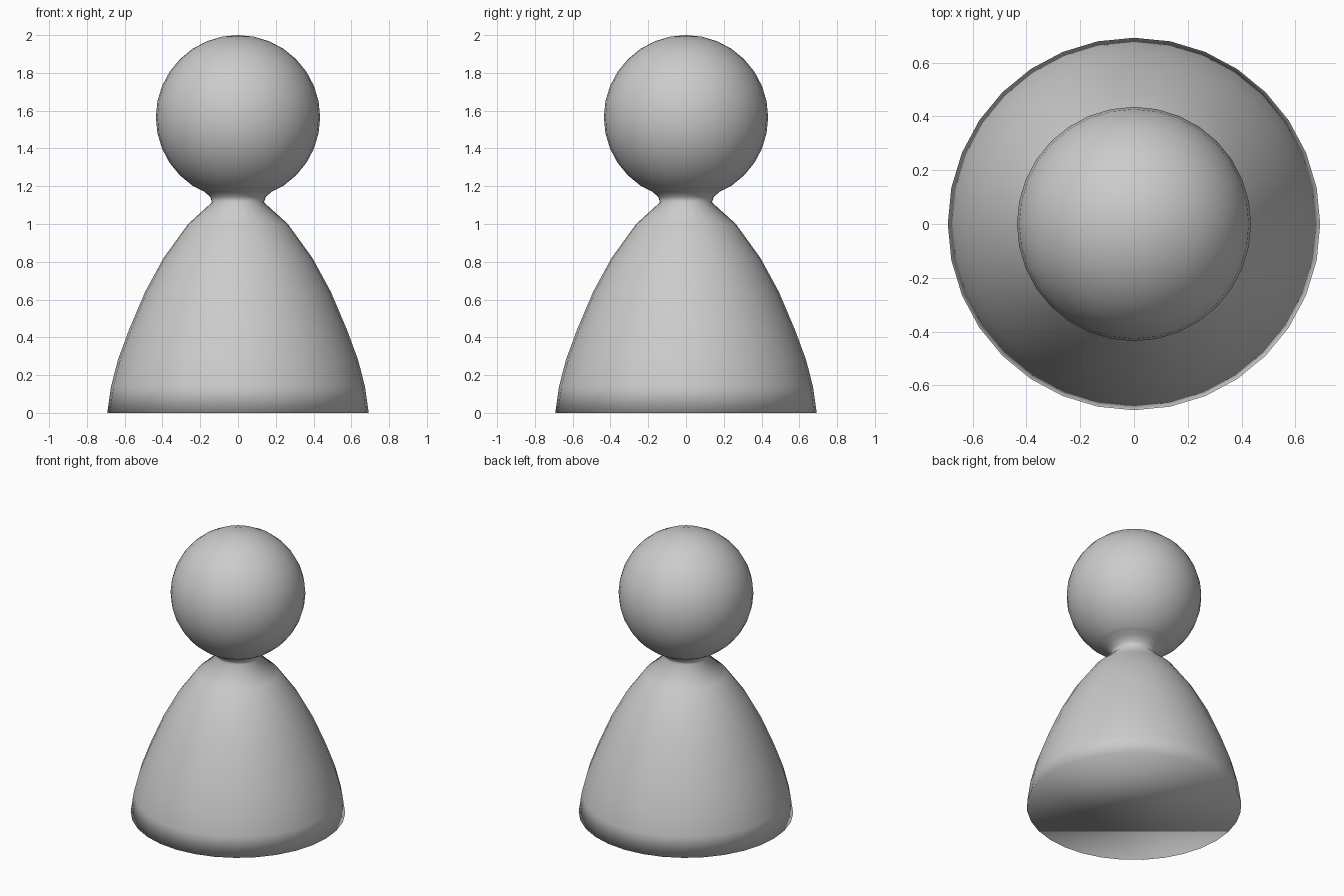
import bpy, bmesh, math

if "Cube" in bpy.data.objects:
    bpy.data.objects.remove(bpy.data.objects["Cube"])

SEGMENTS = 32
HEAD_R, HEAD_Z = 0.435, 1.565

# Flared body and pinched neck, as (radius, height)
profile = [(0.692, 0.0), (0.672, 0.14), (0.636, 0.28), (0.577, 0.44),
           (0.492, 0.64), (0.394, 0.82), (0.264, 1.0), (0.137, 1.115),
           (0.148, 1.145), (0.18, 1.172), (0.225, 1.194)]

# Round head, from just above the neck up to the crown
for i in range(3, 16):
    a = math.pi * i / 16
    profile.append((HEAD_R * math.sin(a), HEAD_Z - HEAD_R * math.cos(a)))

# Turn the profile around the vertical axis
bm = bmesh.new()
rings = []
for r, z in profile:
    rings.append([bm.verts.new((r * math.cos(2 * math.pi * k / SEGMENTS),
                                r * math.sin(2 * math.pi * k / SEGMENTS), z))
                  for k in range(SEGMENTS)])
for low, high in zip(rings, rings[1:]):
    for k in range(SEGMENTS):
        n = (k + 1) % SEGMENTS
        bm.faces.new((low[k], low[n], high[n], high[k]))

# Closed base and crown
bm.faces.new(rings[0][::-1])
crown = bm.verts.new((0, 0, HEAD_Z + HEAD_R))
for k in range(SEGMENTS):
    bm.faces.new((rings[-1][k], rings[-1][(k + 1) % SEGMENTS], crown))

# Smooth shading everywhere, including the rounded-looking base edge
for f in bm.faces:
    f.smooth = True
mesh = bpy.data.meshes.new("pawn_figure")
bm.to_mesh(mesh)
bm.free()
bpy.context.collection.objects.link(bpy.data.objects.new("pawn_figure", mesh))
